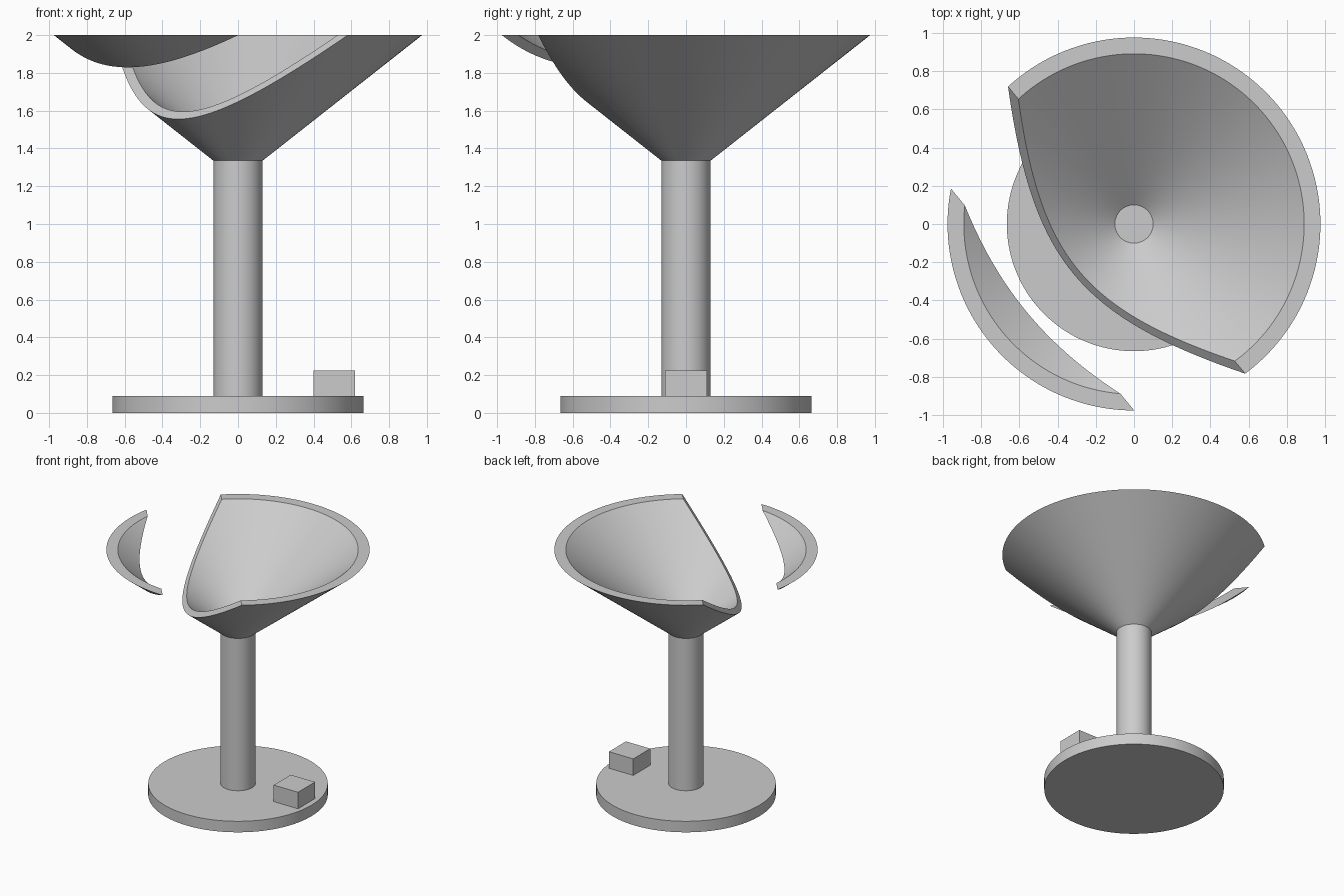
import bpy, bmesh, math
from mathutils import Vector

if "Cube" in bpy.data.objects:
    bpy.data.objects.remove(bpy.data.objects["Cube"])

SEGMENTS = 128
grey = bpy.data.materials.new("plain grey")
grey.diffuse_color = (0.6, 0.6, 0.6, 1)
grey.use_nodes = True
grey.node_tree.nodes["Principled BSDF"].inputs["Base Color"].default_value = grey.diffuse_color


def finish(bm, name):
    bmesh.ops.recalc_face_normals(bm, faces=bm.faces)
    mesh = bpy.data.meshes.new(name)
    bm.to_mesh(mesh)
    bm.free()
    mesh.materials.append(grey)
    obj = bpy.data.objects.new(name, mesh)
    bpy.context.collection.objects.link(obj)
    bpy.ops.object.select_all(action='DESELECT')
    obj.select_set(True)
    bpy.context.view_layer.objects.active = obj
    bpy.ops.object.shade_smooth_by_angle(angle=math.radians(30))
    return obj


def lathe(profile):
    """Revolve (radius, height) points around z into a closed solid."""
    bm = bmesh.new()
    verts = [bm.verts.new((r, 0, z)) for r, z in profile]
    edges = [bm.edges.new(pair) for pair in zip(verts, verts[1:])]
    bmesh.ops.spin(bm, geom=verts + edges, cent=(0, 0, 0), axis=(0, 0, 1),
                   angle=2 * math.pi, steps=SEGMENTS)
    bmesh.ops.remove_doubles(bm, verts=bm.verts, dist=1e-4)
    return bm


def slice_solid(bm, point, normal):
    """Remove everything on the normal side and cap the cut."""
    bmesh.ops.bisect_plane(bm, geom=bm.verts[:] + bm.edges[:] + bm.faces[:],
                           plane_co=point, plane_no=normal, clear_outer=True)
    rim = [e for e in bm.edges if e.is_boundary]
    caps = bmesh.ops.holes_fill(bm, edges=rim, sides=0)["faces"]
    bmesh.ops.triangulate(bm, faces=caps, ngon_method='EAR_CLIP')


# Round foot and stem
finish(lathe([(0, 0), (0.665, 0), (0.665, 0.09), (0, 0.09)]), "foot")
finish(lathe([(0, 0.09), (0.13, 0.09), (0.13, 1.335), (0, 1.335)]), "stem")

# Small block resting on the foot
bm = bmesh.new()
bmesh.ops.create_cube(bm, size=1)
bmesh.ops.scale(bm, vec=(0.22, 0.22, 0.135), verts=bm.verts)
bmesh.ops.translate(bm, vec=(0.51, 0, 0.1575), verts=bm.verts)
finish(bm, "block")

# Conical cup, split by two parallel slanted planes into bowl and shard
cup = [(0, 1.335), (0.13, 1.335), (0.975, 2), (0.89, 2), (0.1, 1.375), (0, 1.375)]
side = Vector((-0.771, -0.637, 0))
tilt = side + Vector((0, 0, 0.81))

bowl = lathe(cup)
slice_solid(bowl, side * 0.05 + Vector((0, 0, 2)), tilt)
finish(bowl, "bowl")

shard = lathe(cup)
slice_solid(shard, side * 0.62 + Vector((0, 0, 2)), -tilt)
finish(shard, "shard")
